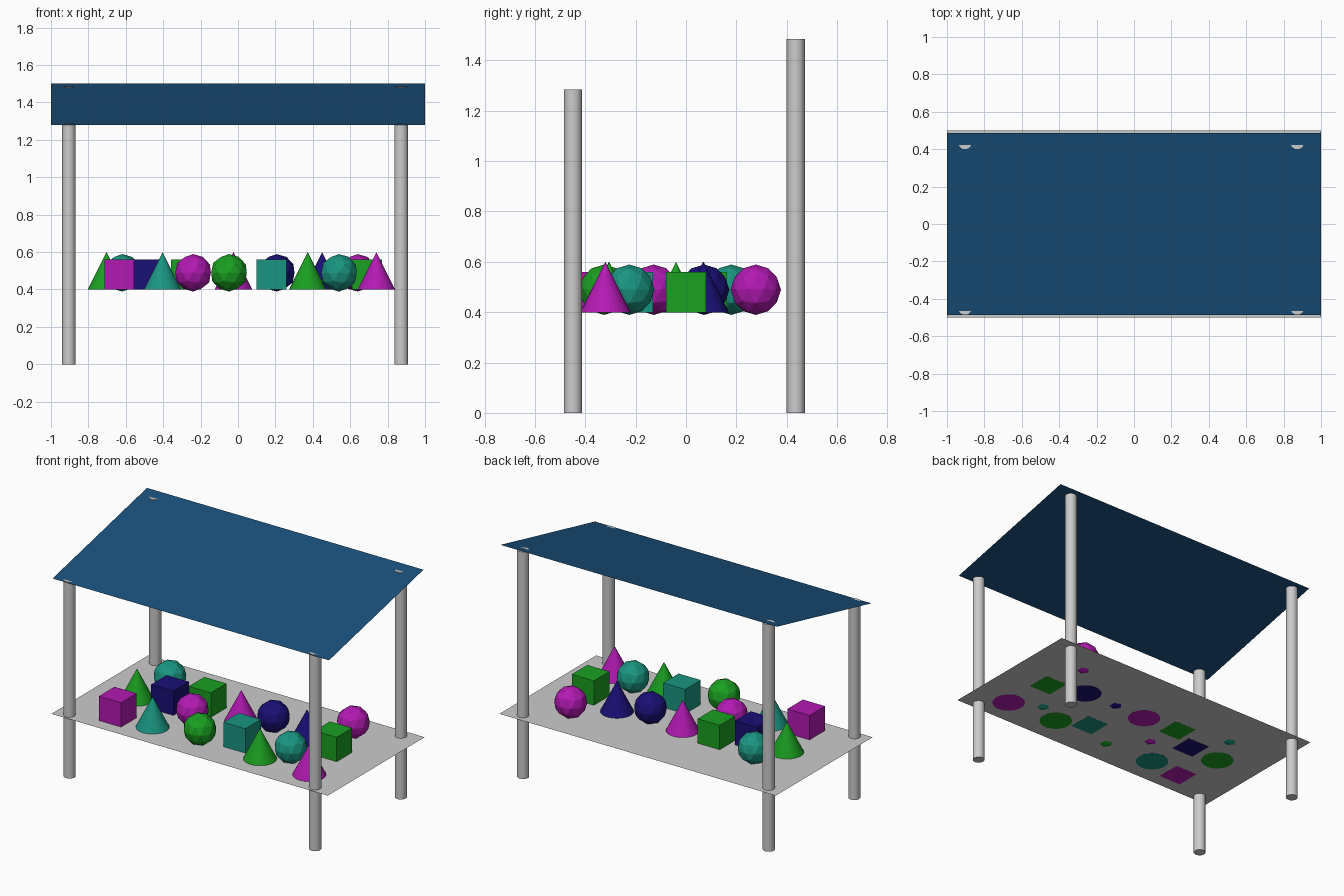
import bpy
import math

if "Cube" in bpy.data.objects:
    bpy.data.objects.remove(bpy.data.objects["Cube"])


def material(name, rgb):
    mat = bpy.data.materials.new(name)
    mat.diffuse_color = (*rgb, 1.0)
    mat.use_nodes = True
    mat.node_tree.nodes["Principled BSDF"].inputs["Base Color"].default_value = mat.diffuse_color
    return mat


COLOURS = {
    "magenta": material("magenta", (0.45, 0.01, 0.45)),
    "green": material("green", (0.01, 0.35, 0.015)),
    "teal": material("teal", (0.01, 0.30, 0.22)),
    "navy": material("navy", (0.01, 0.005, 0.18)),
}
ROOF_BLUE = material("roof_blue", (0.01, 0.08, 0.20))

TABLE_Z = 0.40
BASE_Z = TABLE_Z - 0.0005   # goods sit flush, undersides just showing


def finish(name, mat=None):
    obj = bpy.context.object
    obj.name = name
    if mat:
        obj.data.materials.append(mat)
    return obj


def add_good(shape, colour, x, y, index):
    if shape == "cone":
        bpy.ops.mesh.primitive_cone_add(vertices=32, radius1=0.1, radius2=0, depth=0.2,
                                        location=(x, y, BASE_Z + 0.1))
    elif shape == "cube":
        bpy.ops.mesh.primitive_cube_add(size=0.16, location=(x, y, BASE_Z + 0.08))
    else:
        bpy.ops.mesh.primitive_ico_sphere_add(subdivisions=2, radius=0.1,
                                              location=(x, y, 0.489))
    finish(f"{colour}_{shape}_{index}", COLOURS[colour])


# Table top: a thin sheet
bpy.ops.mesh.primitive_plane_add(size=1, location=(0, 0, TABLE_Z))
table = finish("table_top")
table.scale = (2, 1, 1)

# Sloping roof sheet
bpy.ops.mesh.primitive_plane_add(size=1, location=(0, 0, 1.39))
roof = finish("roof", ROOF_BLUE)
roof.scale = (2, 1, 1)
roof.rotation_euler.x = math.radians(12.7)

# Posts: short at the front, tall at the back
for row, y, height in (("front", -0.449, 1.285), ("back", 0.436, 1.485)):
    for side, x in (("left", -0.904), ("right", 0.873)):
        bpy.ops.mesh.primitive_cylinder_add(vertices=32, radius=0.036, depth=height,
                                            location=(x, y, height / 2))
        finish(f"{row}_{side}_post")

# Goods on the table
GOODS = [
    ("cone", "magenta", 0.74, -0.32),
    ("cube", "green", 0.69, 0.00),
    ("ball", "magenta", 0.64, 0.277),
    ("ball", "teal", 0.54, -0.225),
    ("cone", "navy", 0.45, 0.07),
    ("cone", "green", 0.373, -0.305),
    ("ball", "navy", 0.207, 0.072),
    ("cube", "teal", 0.178, -0.212),
    ("cone", "magenta", -0.024, 0.068),
    ("ball", "green", -0.048, -0.325),
    ("ball", "magenta", -0.24, -0.128),
    ("cube", "green", -0.278, 0.083),
    ("cone", "teal", -0.403, -0.307),
    ("cube", "navy", -0.475, -0.024),
    ("ball", "teal", -0.618, 0.18),
    ("cube", "magenta", -0.635, -0.335),
    ("cone", "green", -0.703, -0.04),
]
for i, (shape, colour, x, y) in enumerate(GOODS, 1):
    add_good(shape, colour, x, y, i)
